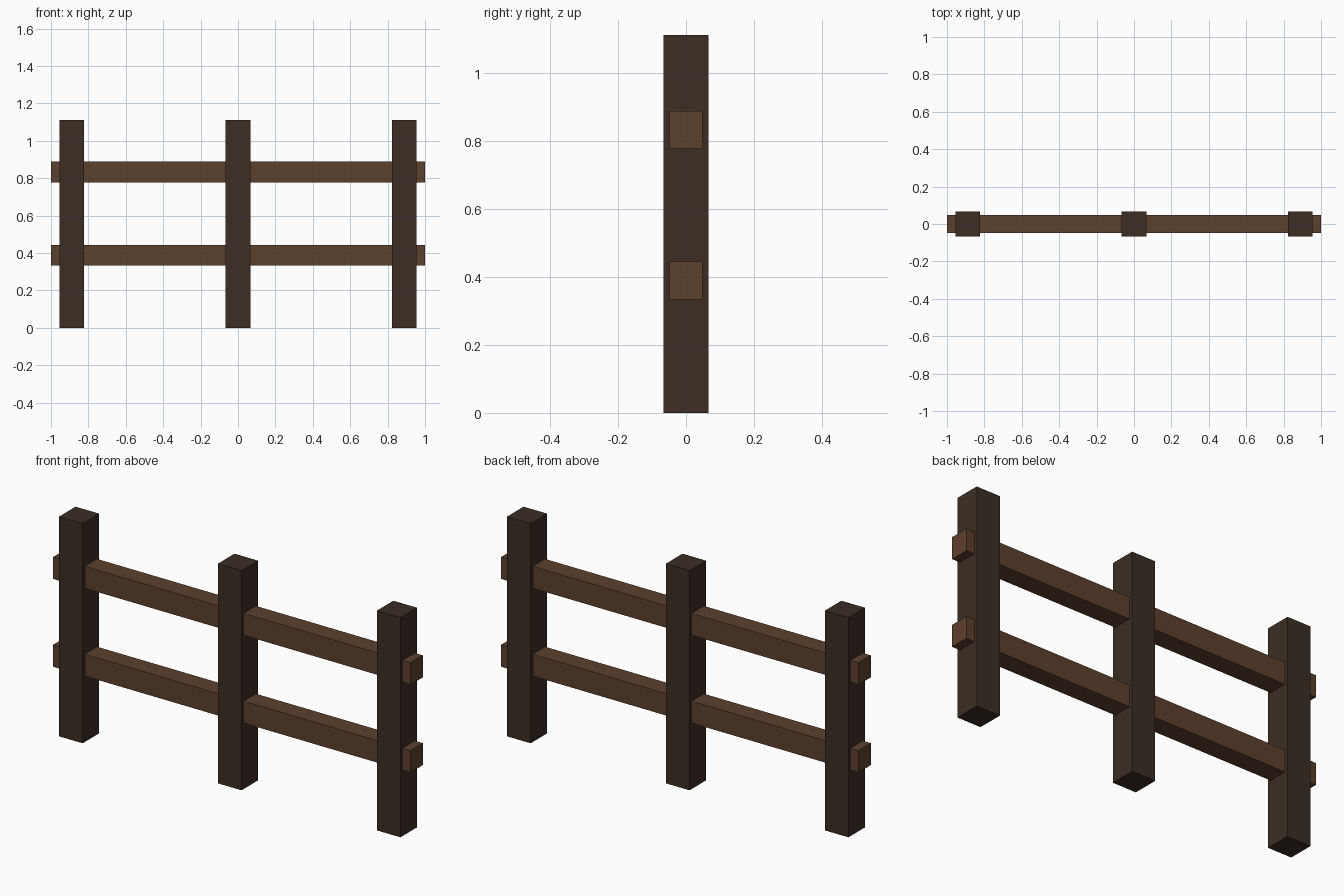
import bpy

cube = bpy.data.objects.get("Cube")
if cube:
    bpy.data.objects.remove(cube, do_unlink=True)


def make_material(name, color):
    mat = bpy.data.materials.new(name)
    mat.use_nodes = True
    mat.diffuse_color = color
    mat.node_tree.nodes["Principled BSDF"].inputs["Base Color"].default_value = color
    return mat


def add_beam(name, center, size, mat):
    bpy.ops.mesh.primitive_cube_add(size=1, location=center)
    beam = bpy.context.object
    beam.name = name
    beam.scale = size
    bpy.ops.object.transform_apply(location=False, rotation=False, scale=True)
    beam.data.materials.append(mat)


dark_wood = make_material("dark_brown_wood", (0.045, 0.027, 0.018, 1))
rail_wood = make_material("warm_brown_wood", (0.108, 0.052, 0.026, 1))

# Square upright posts
post_height = 1.111
for side, x in (("right", -0.889), ("middle", 0), ("left", 0.889)):
    add_beam(side + "_post", (x, 0, post_height / 2), (0.132, 0.132, post_height), dark_wood)

# Horizontal rails passing through the posts
for level, z in (("lower", 0.389), ("upper", 0.833)):
    add_beam(level + "_rail", (0, 0, z), (2, 0.098, 0.111), rail_wood)
